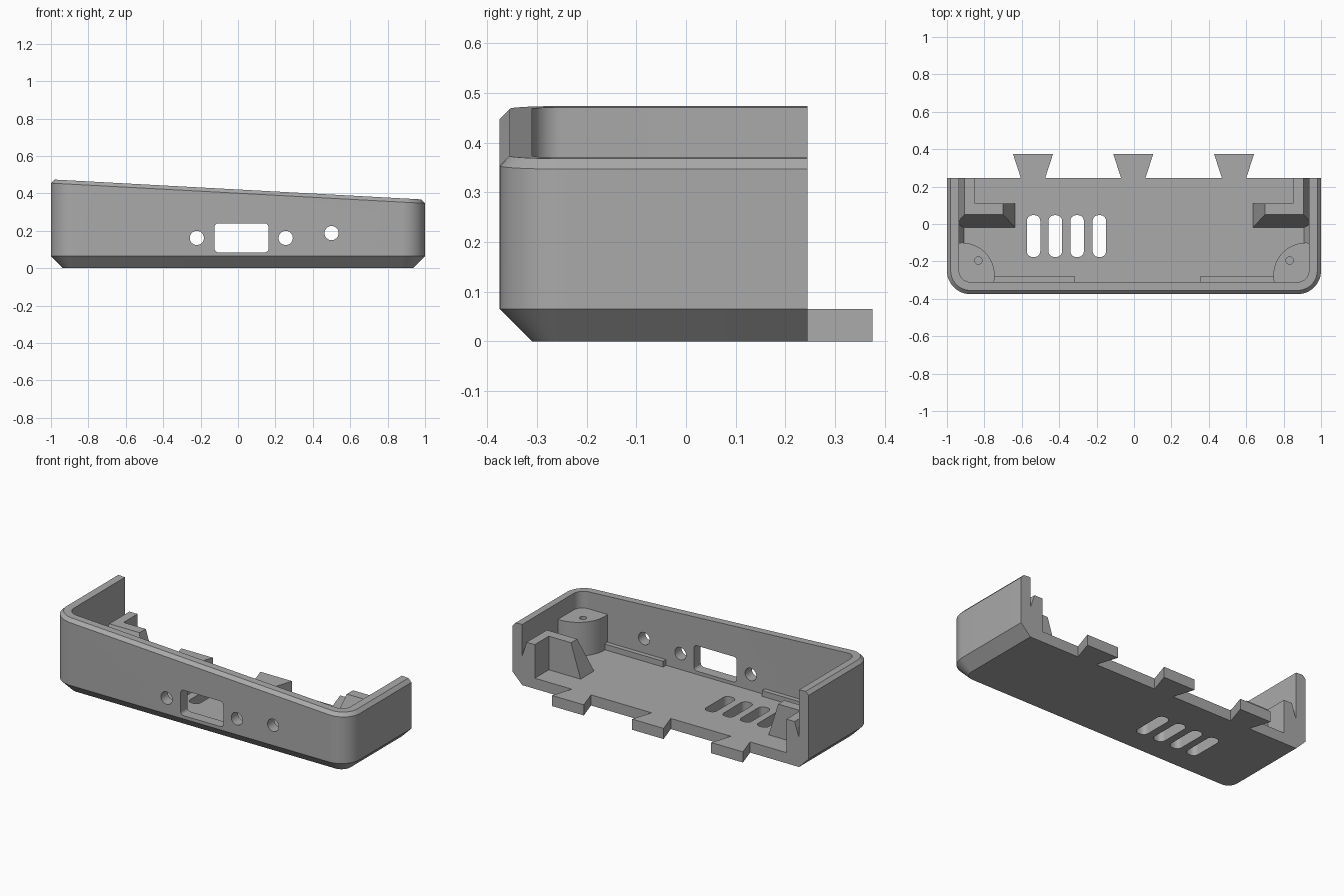
import bpy, bmesh, math

if "Cube" in bpy.data.objects:
    bpy.data.objects.remove(bpy.data.objects["Cube"])

GREY = bpy.data.materials.new("plain_grey")
GREY.diffuse_color = (0.4, 0.4, 0.4, 1)
GREY.use_nodes = True
GREY.node_tree.nodes["Principled BSDF"].inputs["Base Color"].default_value = GREY.diffuse_color

FLOOR, WALL, BACK, R = 0.065, 0.065, 0.245, 0.125


def finish(name, bm):
    bmesh.ops.recalc_face_normals(bm, faces=bm.faces[:])
    me = bpy.data.meshes.new(name)
    bm.to_mesh(me)
    bm.free()
    ob = bpy.data.objects.new(name, me)
    bpy.context.collection.objects.link(ob)
    me.materials.append(GREY)
    return ob


def loft(name, lower, upper):
    """Solid between two matching closed loops."""
    bm = bmesh.new()
    a = [bm.verts.new(p) for p in lower]
    b = [bm.verts.new(p) for p in upper]
    n = len(a)
    bm.faces.new(a)
    bm.faces.new(b)
    for i in range(n):
        j = (i + 1) % n
        bm.faces.new((a[i], a[j], b[j], b[i]))
    return finish(name, bm)


def prism(name, pts, z0, z1):
    return loft(name, [(x, y, z0) for x, y in pts], [(x, y, z1) for x, y in pts])


def rect(x0, x1, y0, y1):
    return [(x0, y0), (x1, y0), (x1, y1), (x0, y1)]


def round_rect(x0, x1, y0, y1, r, seg=6):
    pts = []
    for k, (cx, cy) in enumerate(rect(x0 + r, x1 - r, y0 + r, y1 - r)):
        for i in range(seg + 1):
            a = math.pi + (k + i / seg) * math.pi / 2
            pts.append((cx + r * math.cos(a), cy + r * math.sin(a)))
    return pts


def circle(cx, cy, r, n=32):
    return [(cx + r * math.cos(2 * math.pi * i / n), cy + r * math.sin(2 * math.pi * i / n))
            for i in range(n)]


def cut(ob, cutter):
    m = ob.modifiers.new("cut", 'BOOLEAN')
    m.operation, m.solver, m.object = 'DIFFERENCE', 'EXACT', cutter
    cutter.hide_render = True
    cutter.hide_viewport = True


# Tray shell: U-shaped rounded wall with slanted, chamfered rim and chamfered base
def u_path(off, zfun, seg=12):
    pts = [(1 - off, BACK)]
    for side in (0, 1):
        for i in range(seg + 1):
            a = -(side + i / seg) * math.pi / 2
            cx = (1 - R) * (1 - 2 * side)
            pts.append((cx + (R - off) * math.cos(a), -0.25 + (R - off) * math.sin(a)))
    pts.append((-(1 - off), BACK))
    return [(x, y, zfun(x)) for x, y in pts]


def rim(x):
    return 0.421 - 0.054 * x


bm = bmesh.new()
rows = [[bm.verts.new(p) for p in u_path(off, f)] for off, f in (
    (WALL, lambda x: 0),
    (0, lambda x: FLOOR),
    (0, lambda x: rim(x) - 0.02),
    (0.02, rim),
    (WALL, rim),
    (WALL, lambda x: FLOOR))]
for a, b in zip(rows, rows[1:]):
    for i in range(len(a) - 1):
        bm.faces.new((a[i], a[i + 1], b[i + 1], b[i]))
bm.faces.new(rows[0])
bm.faces.new(rows[-1])
for end in (0, -1):
    bm.faces.new([r[end] for r in rows])
bm.faces.new((rows[0][0], rows[0][-1], rows[-1][-1], rows[-1][0]))
shell = finish("tray_shell", bm)

# Front wall openings
openings = [circle(-0.22, 0.162, 0.038), circle(0.255, 0.162, 0.038),
            circle(0.5, 0.188, 0.038), round_rect(-0.125, 0.163, 0.085, 0.24, 0.02)]
for pts in openings:
    cut(shell, loft("front_opening_cutter", [(x, -0.45, z) for x, z in pts],
                    [(x, -0.295, z) for x, z in pts]))

# Floor vent slots
for cx in (-0.537, -0.421, -0.304, -0.185):
    cut(shell, prism("vent_cutter",
                     round_rect(cx - 0.036, cx + 0.036, -0.176, 0.047, 0.03), -0.05, 0.12))

# Dovetail tabs along the back edge
for cx in (-0.54, -0.004, 0.535):
    prism("dovetail_tab", [(cx - 0.065, BACK), (cx + 0.065, BACK),
                           (cx + 0.107, 0.375), (cx - 0.107, 0.375)], 0, FLOOR)

# Low ledges along the front wall
for x0, x1 in ((-0.75, -0.315), (0.352, 0.75)):
    prism("front_ledge", rect(x0, x1, -0.33, -0.282), 0.05, 0.1)

for s in (-1, 1):
    # Corner screw post with blind hole
    arc = []
    for i in range(25):
        a = math.radians(76 + 122 * i / 24)
        arc.append((s * (0.92 + 0.175 * math.cos(a)), -0.275 + 0.175 * math.sin(a)))
    post = prism("screw_post", arc + [(s * 0.93, -0.325), (s * 0.96, -0.27)], 0.055, 0.27)
    cut(post, prism("screw_hole_cutter", circle(s * 0.832, -0.195, 0.02, 20), 0.1, 0.3))

    # Tapered bracket arm and the rail behind it, leaving a V groove at the wall
    for name, low, top in (
            ("bracket_arm", (0.635, 0.973, -0.02, 0.11), (0.70, 0.905, 0.05, 0.11)),
            ("bracket_rail", (0.85, 0.973, 0.08, BACK), (0.85, 0.905, 0.08, BACK))):
        loft(name, [(s * x, y, FLOOR) for x, y in rect(*low)],
             [(s * x, y, 0.27) for x, y in rect(*top)])

    # Inner chamfer between floor and side wall
    tri = [(0.908, FLOOR), (0.95, FLOOR), (0.95, 0.11), (0.935, 0.11)]
    loft("side_chamfer", [(s * x, -0.15, z) for x, z in tri],
         [(s * x, 0.1, z) for x, z in tri])

# Smooth rounded faces, keep edges sharp
bpy.ops.object.select_all(action='DESELECT')
for ob in bpy.context.collection.objects:
    if not ob.hide_render:
        ob.select_set(True)
        bpy.context.view_layer.objects.active = ob
bpy.ops.object.shade_smooth_by_angle(angle=math.radians(25))
